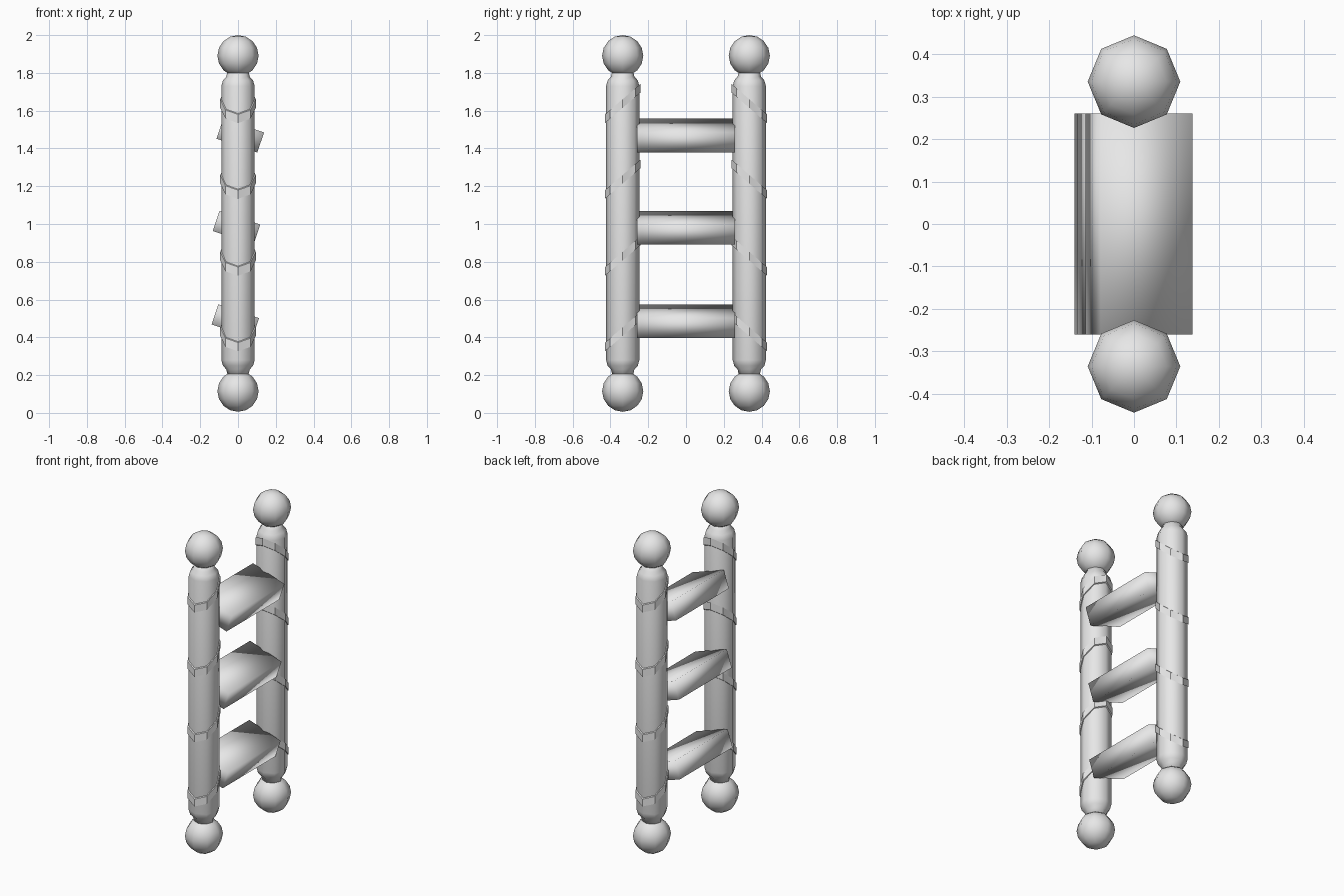
import bpy, bmesh, math

cube = bpy.data.objects.get("Cube")
if cube:
    bpy.data.objects.remove(cube)

grey = bpy.data.materials.new("plain_grey")
grey.use_nodes = True
grey.diffuse_color = (0.8, 0.8, 0.8, 1)
grey.node_tree.nodes["Principled BSDF"].inputs["Base Color"].default_value = (0.8, 0.8, 0.8, 1)

SIDES = 8
POST_Y = 0.335


def finish(name, bm, angle=None):
    bmesh.ops.recalc_face_normals(bm, faces=bm.faces)
    mesh = bpy.data.meshes.new(name)
    bm.to_mesh(mesh)
    bm.free()
    mesh.materials.append(grey)
    obj = bpy.data.objects.new(name, mesh)
    bpy.context.collection.objects.link(obj)
    bpy.ops.object.select_all(action="DESELECT")
    obj.select_set(True)
    bpy.context.view_layer.objects.active = obj
    if angle:
        bpy.ops.object.shade_smooth_by_angle(angle=math.radians(angle))
    else:
        bpy.ops.object.shade_smooth()
    return obj


def lathe(name, profile, y, slope=0, closed=False, angle=None):
    """Turn a (radius, z) profile around a post axis; slope shears it along y."""
    bm = bmesh.new()
    rings = []
    for r, z in profile:
        ring = []
        for i in range(SIDES):
            a = math.tau * i / SIDES
            dy = r * math.sin(a)
            ring.append(bm.verts.new((r * math.cos(a), y + dy, z + slope * dy)))
        rings.append(ring)
    pairs = list(zip(rings, rings[1:]))
    if closed:
        pairs.append((rings[-1], rings[0]))
    for low, high in pairs:
        for i in range(SIDES):
            j = (i + 1) % SIDES
            bm.faces.new((low[i], low[j], high[j], high[i]))
    if not closed:
        bm.faces.new(rings[0])
        bm.faces.new(rings[-1])
    return finish(name, bm, angle)


def ball(name, y, z):
    bm = bmesh.new()
    bmesh.ops.create_uvsphere(bm, u_segments=SIDES, v_segments=SIDES, radius=0.109)
    bmesh.ops.translate(bm, verts=bm.verts, vec=(0, y, z))
    return finish(name, bm)


# Posts with rounded shoulders, end balls and slanted bindings
for label, side in (("front", -1), ("back", 1)):
    y = side * POST_Y
    lathe(label + "_post", [(0.055, 0.2), (0.062, 0.23), (0.08, 0.25), (0.088, 0.28),
                            (0.088, 1.73), (0.08, 1.76), (0.062, 1.78), (0.055, 1.81)], y)
    ball(label + "_bottom_ball", y, 0.115)
    ball(label + "_top_ball", y, 1.891)
    for n, z in enumerate((0.43, 0.83, 1.237, 1.638)):
        lathe(f"{label}_binding_{n + 1}",
              [(0.08, z - 0.023), (0.094, z - 0.023), (0.094, z + 0.023), (0.08, z + 0.023)],
              y, slope=-side * 0.86, closed=True, angle=40)

# Tilted plank rungs
for n, (x, z) in enumerate(((-0.014, 0.485), (-0.008, 0.98), (0.012, 1.468))):
    bm = bmesh.new()
    bmesh.ops.create_cube(bm, size=1)
    bmesh.ops.scale(bm, verts=bm.verts, vec=(0.228, 0.52, 0.112))
    rung = finish(f"rung_{n + 1}", bm)
    rung.location = (x, 0, z)
    rung.rotation_euler = (0, math.radians(18.5), 0)
